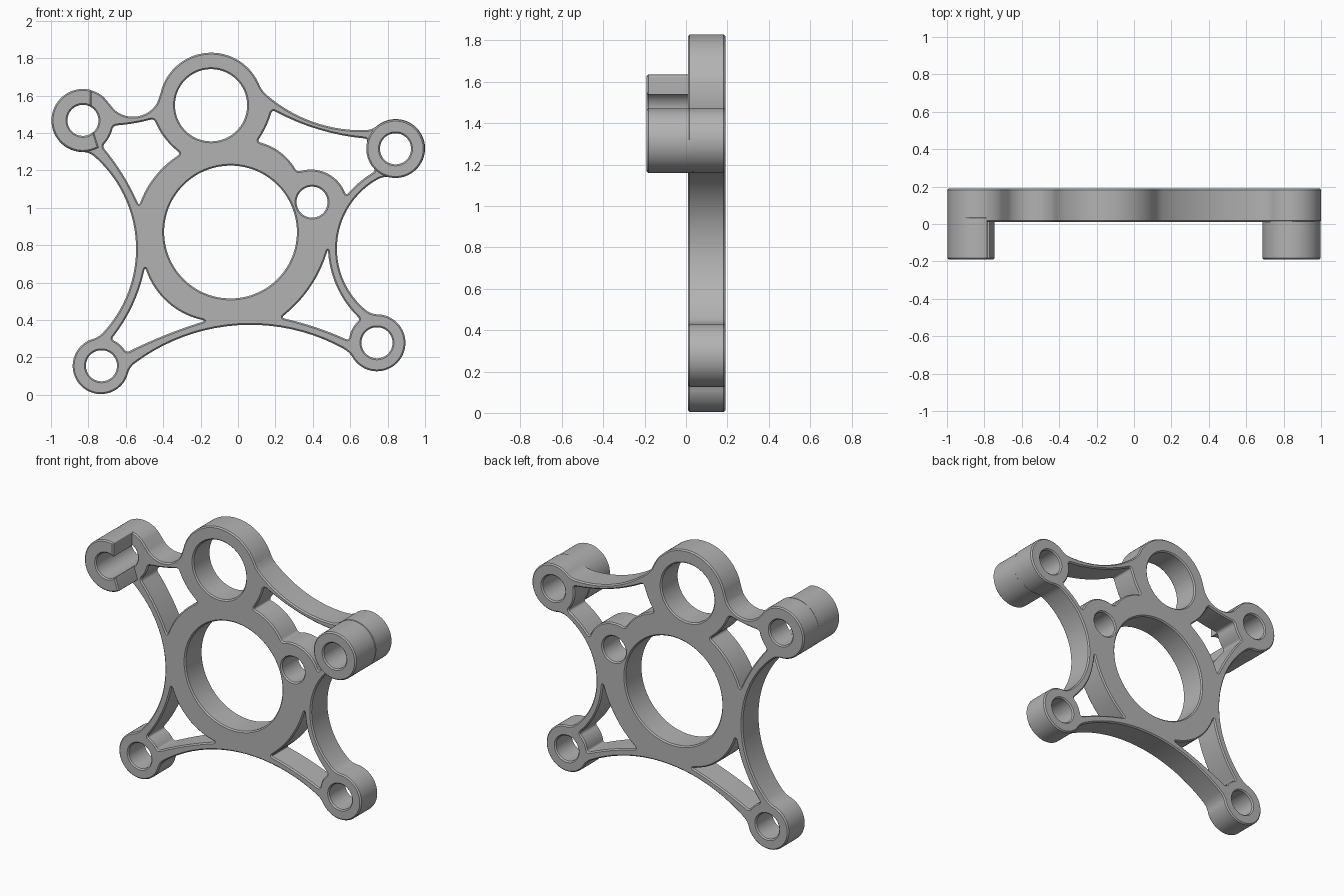
import bpy
import bmesh
import math

cube = bpy.data.objects.get("Cube")
if cube:
    bpy.data.objects.remove(cube, do_unlink=True)

CHAMFER = 0.008
BACK = 0.19
PLATE_FRONT = 0.01
BOSS_FRONT = -0.19

metal = bpy.data.materials.new("plain grey")
metal.use_nodes = True
grey = (0.45, 0.45, 0.45, 1)
metal.diffuse_color = grey
metal.node_tree.nodes["Principled BSDF"].inputs["Base Color"].default_value = grey


def angle(value):
    return math.atan2(value.imag, value.real) % math.tau


def arc(start, middle, end, trim):
    """Points from start to end through middle, shortened at both ends."""
    if middle is None:
        cut = min(0.4, trim / abs(end - start))
        return [start + (end - start) * t for t in (cut, 1 - cut)]
    w = (end - start) / (middle - start)
    centre = start + (middle - start) * (w - abs(w) ** 2) / (2j * w.imag)
    sweep = angle((end - centre) / (start - centre))
    if angle((middle - centre) / (start - centre)) > sweep:
        sweep -= math.tau
    cut = min(0.4, trim / abs(sweep * (start - centre)))
    steps = max(8, int(abs(sweep) / 0.06))
    return [centre + (start - centre)
            * math.e ** (1j * sweep * (cut + (1 - 2 * cut) * i / steps))
            for i in range(steps + 1)]


def outline(nodes, trim):
    """Closed loop from alternating corners and arc midpoints, corners rounded."""
    pts = [None if p is None else complex(*p) for p in nodes]
    count = len(pts)
    arcs = [arc(pts[i], pts[i + 1], pts[(i + 2) % count], trim)
            for i in range(0, count, 2)]
    loop = []
    for i, points in enumerate(arcs):
        loop += points
        a, b, c = points[-1], pts[(2 * i + 2) % count], arcs[(i + 1) % len(arcs)][0]
        for k in range(1, 6):
            t = k / 6
            loop.append(a * (1 - t) ** 2 + 2 * b * t * (1 - t) + c * t * t)
    return loop


def circle(x, z, radius, steps=72):
    return [complex(x, z) + radius * math.e ** (1j * math.tau * i / steps)
            for i in range(steps)]


def slab(name, loops, front, back):
    """Chamfered flat part from an outer loop and hole loops."""
    curve = bpy.data.curves.new(name, 'CURVE')
    curve.dimensions = '2D'
    curve.fill_mode = 'BOTH'
    curve.extrude = (back - front) / 2 - CHAMFER
    curve.bevel_depth = CHAMFER
    curve.bevel_resolution = 0
    curve.offset = -CHAMFER
    for loop in loops:
        spline = curve.splines.new('POLY')
        spline.points.add(len(loop) - 1)
        for point, p in zip(spline.points, loop):
            point.co = (p.real, p.imag, 0, 1)
        spline.use_cyclic_u = True
    obj = bpy.data.objects.new(name, curve)
    bpy.context.collection.objects.link(obj)
    obj.location.y = (front + back) / 2
    obj.rotation_euler.x = math.pi / 2
    bpy.ops.object.select_all(action='DESELECT')
    obj.select_set(True)
    bpy.context.view_layer.objects.active = obj
    bpy.ops.object.convert(target='MESH')
    obj = bpy.context.object
    bm = bmesh.new()
    bm.from_mesh(obj.data)
    bmesh.ops.remove_doubles(bm, verts=bm.verts, dist=0.0001)
    bmesh.ops.recalc_face_normals(bm, faces=bm.faces)
    bm.to_mesh(obj.data)
    bm.free()
    obj.data.materials.clear()
    obj.data.materials.append(metal)
    bpy.ops.object.shade_smooth_by_angle(angle=math.radians(30))
    return obj


# Outer edge: bosses joined by concave arms
rim = [(-0.80, 1.30), (-0.997, 1.467), (-0.69, 1.56), (-0.572, 1.487),
       (-0.417, 1.60), (-0.144, 1.829), (0.123, 1.631), (0.385, 1.465),
       (0.722, 1.417), (1.0, 1.31), (0.786, 1.171), (0.529, 0.791),
       (0.717, 0.428), (0.895, 0.27), (0.60, 0.225), (0.075, 0.374),
       (-0.583, 0.144), (-0.838, 0.046), (-0.75, 0.304), (-0.545, 0.781)]

# Openings between the arms and the rings
upper_right_side_pocket = [
    (-0.727, 1.33), (-0.69, 1.375), (-0.668, 1.439), (-0.572, 1.449),
    (-0.449, 1.476), (-0.401, 1.385), (-0.305, 1.289), (-0.428, 1.187),
    (-0.529, 1.01), (-0.615, 1.176)]
upper_left_side_pocket = [
    (0.182, 1.524), (0.385, 1.433), (0.695, 1.369), (0.688, 1.315),
    (0.738, 1.198), (0.652, 1.139), (0.578, 1.064), (0.47, 1.187),
    (0.316, 1.19), (0.23, 1.294), (0.102, 1.353), (0.144, 1.422)]
lower_right_side_pocket = [
    (-0.497, 0.684), (-0.374, 0.492), (-0.171, 0.396), (-0.417, 0.308),
    (-0.598, 0.225), (-0.63, 0.267), (-0.679, 0.296), (-0.56, 0.487)]
lower_left_side_pocket = [
    (0.481, 0.781), (0.513, 0.615), (0.655, 0.403), (0.603, 0.335),
    (0.594, 0.29), (0.438, 0.353), (0.23, 0.412), (0.38, 0.567)]
pockets = [upper_right_side_pocket, upper_left_side_pocket,
           lower_right_side_pocket, lower_left_side_pocket]

# Round holes
SMALL = 0.083
clamp_x, clamp_z = -0.829, 1.467
post_x, post_z = 0.842, 1.315
holes = [circle(-0.04, 0.87, 0.355, 112), circle(-0.144, 1.548, 0.193)]
for x, z in [(0.396, 1.03), (clamp_x, clamp_z), (post_x, post_z),
             (-0.73, 0.155), (0.743, 0.278)]:
    holes.append(circle(x, z, SMALL))

# Main plate
slab("bracket_plate",
     [outline(rim, 0.04)] + [outline(p, 0.022) for p in pockets] + holes,
     PLATE_FRONT, BACK)

# Full tube standing forward of the plate
slab("tall_boss", [circle(post_x, post_z, 0.156), circle(post_x, post_z, SMALL)],
     BOSS_FRONT, PLATE_FRONT + 0.03)

# Tube with an open side
jaw = [(0.045, 0.162), (-0.168, 0), (0.085, -0.145), None,
       (0.057, -0.06), (-SMALL, 0), (0.045, 0.07), None]
jaw = [p and (p[0] + clamp_x, p[1] + clamp_z) for p in jaw]
slab("open_boss", [outline(jaw, 0.006)], BOSS_FRONT, PLATE_FRONT + 0.03)
